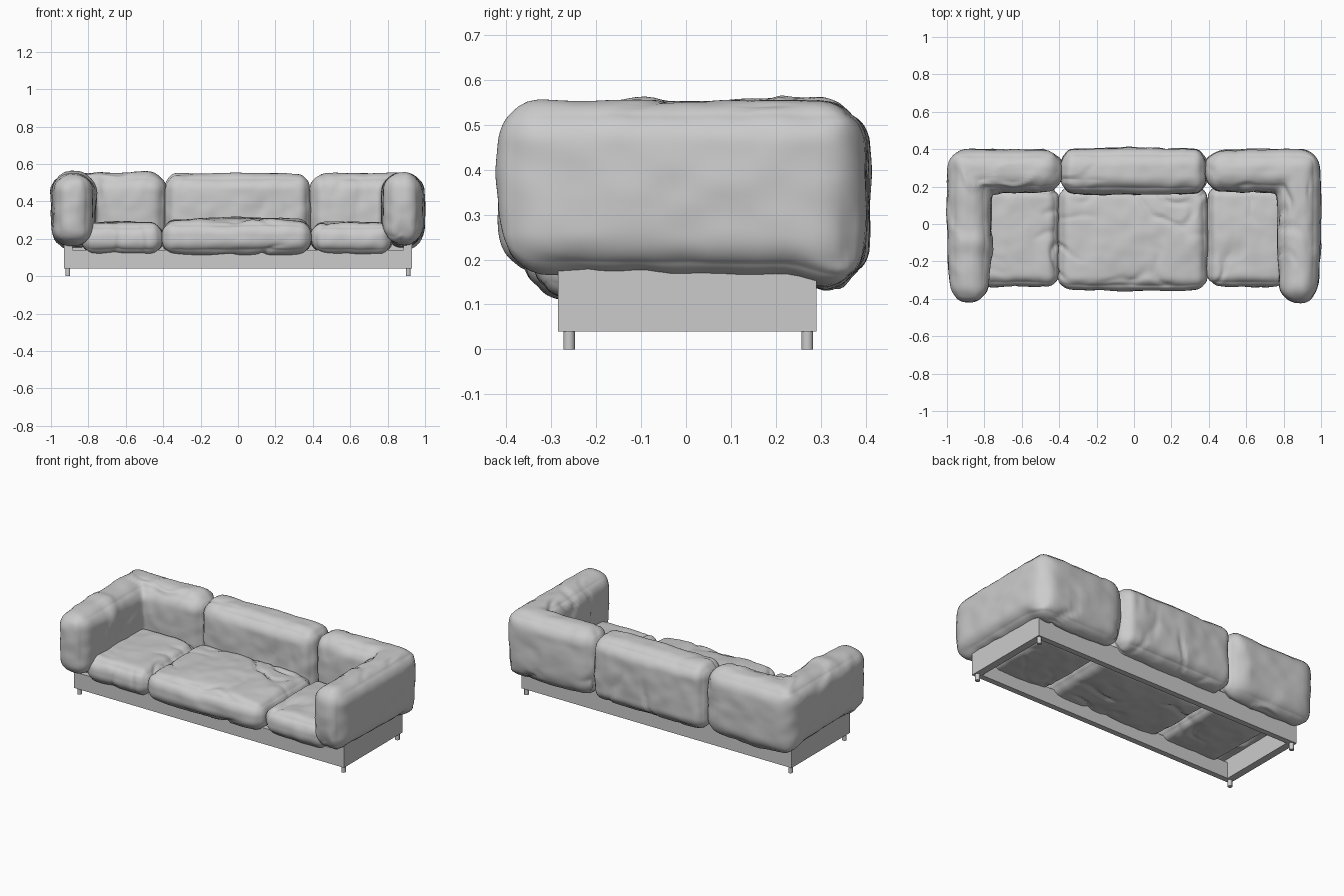
import bpy, bmesh
from mathutils import Vector, noise

if "Cube" in bpy.data.objects:
    bpy.data.objects.remove(bpy.data.objects["Cube"])


def box(name, lo, hi):
    bm = bmesh.new()
    bmesh.ops.create_cube(bm, size=1)
    for v in bm.verts:
        v.co = Vector([l + (c + 0.5) * (h - l) for c, l, h in zip(v.co, lo, hi)])
    return finish(bm, name, False)


def finish(bm, name, smooth):
    bmesh.ops.recalc_face_normals(bm, faces=bm.faces)
    me = bpy.data.meshes.new(name)
    bm.to_mesh(me)
    bm.free()
    for p in me.polygons:
        p.use_smooth = smooth
    ob = bpy.data.objects.new(name, me)
    bpy.context.collection.objects.link(ob)
    return ob


def cushion(name, half, rad, bulge, place, seed, relax=2):
    """Rounded, pillowed and wrinkled block; place() maps it into the sofa."""
    bm = bmesh.new()
    bmesh.ops.create_cube(bm, size=2)
    bmesh.ops.subdivide_edges(bm, edges=bm.edges[:], cuts=47, use_grid_fill=True)
    for v in bm.verts:
        u = v.co.copy()
        p = Vector([a * h for a, h in zip(u, half)])
        q = Vector([max(-(h - r), min(h - r, c)) for c, h, r in zip(p, half, rad)])
        d = Vector([(a - b) / r for a, b, r in zip(p, q, rad)]).normalized()
        p = q + Vector([a * r for a, r in zip(d, rad)])
        w = [1 - c * c for c in u]
        for i in range(3):
            p[i] += bulge[i] * u[i] * w[(i + 1) % 3] ** 0.6 * w[(i + 2) % 3] ** 0.6
        v.co = place(p)
    bmesh.ops.recalc_face_normals(bm, faces=bm.faces)
    for _ in range(relax):
        bmesh.ops.smooth_vert(bm, verts=bm.verts, factor=0.5,
                              use_axis_x=True, use_axis_y=True, use_axis_z=True)
    bm.normal_update()
    # soft lumps plus narrow fabric creases
    moves = []
    for v in bm.verts:
        c = v.co + Vector((seed * 3.7, seed * 1.3, seed * 2.1))
        lump = 0.006 * noise.noise(c * 6) + 0.004 * noise.noise(c * 14)
        ridge = max(0, 1 - 6 * abs(noise.noise(Vector((c.x * 6, c.y * 6, c.z * 2.5)))))
        mask = max(0, min(1, 0.3 + 2 * noise.noise(c * 3.5)))
        moves.append(v.normal * (lump - 0.012 * ridge * mask))
    for v, m in zip(bm.verts, moves):
        v.co += m
    return finish(bm, name, True)


def block_cushion(name, lo, hi, rad, bulge, seed):
    lo, hi = Vector(lo), Vector(hi)
    mid = (lo + hi) / 2
    cushion(name, (hi - lo) / 2, rad, bulge, lambda p: p + mid, seed)


def corner_cushion(name, side, seed):
    """One long cushion bent into an L: side back plus arm."""
    xe, cx, cy, ye = 0.395, 0.882, 0.285, -0.402
    leg1, leg2 = cx - xe, cy - ye
    half = (leg1 + leg2) / 2

    def place(p):
        s, u = p.x + half, p.y
        if s < leg1:
            x, y = xe + (cx + u - xe) * s / leg1, cy + u
        else:
            x, y = cx + u, cy + u + (ye - cy - u) * (s - leg1) / leg2
        # blunt the outer corner, narrow the arm towards its front
        cut = max(0, x + y - 1.32) * 0.4
        x, y = x - cut, y - cut
        x = cx + (x - cx) * (1 - 0.5 * max(0, -0.2 - y)) if s > leg1 else x
        # the back hangs lower behind the frame
        low = max(0, min(1, (0.36 - p.z - 0.36) / 0.15))
        drop = 0.028 * low * max(0, min(1, (y - 0.24) / 0.07))
        return Vector((side * x, y, 0.358 + p.z - drop))

    cushion(name, (half, 0.106, 0.190), (0.06, 0.095, 0.09),
            (0.016, 0.012, 0.006), place, seed, 5)


# Open base frame
for side, n in ((-1, "left"), (1, "right")):
    xs = sorted((side * 0.885, side * 0.93))
    box(n + "_side_panel", (xs[0], -0.285, 0.04), (xs[1], 0.29, 0.19))
box("front_rail", (-0.885, -0.285, 0.04), (0.885, -0.25, 0.14))
box("back_rail", (-0.885, 0.255, 0.04), (0.885, 0.29, 0.17))

# Feet
for x in (-0.91, 0.91):
    for y in (-0.26, 0.27):
        bm = bmesh.new()
        bmesh.ops.create_cone(bm, cap_ends=True, segments=20, radius1=0.013,
                              radius2=0.013, depth=0.045)
        bmesh.ops.translate(bm, verts=bm.verts, vec=(x, y, 0.0225))
        for e in bm.edges:
            e.smooth = e.calc_face_angle(0) < 0.6
        finish(bm, "foot", True)

# Seat cushions
block_cushion("middle_seat", (-0.402, -0.345, 0.125), (0.389, 0.20, 0.292),
              (0.06, 0.06, 0.07), (0.006, 0.012, 0.022), 1)
block_cushion("left_seat", (-0.83, -0.328, 0.125), (-0.407, 0.20, 0.280),
              (0.055, 0.055, 0.07), (0.006, 0.01, 0.012), 2)
block_cushion("right_seat", (0.395, -0.328, 0.125), (0.82, 0.20, 0.280),
              (0.055, 0.055, 0.07), (0.006, 0.01, 0.012), 3)

# Back and arm cushions
block_cushion("middle_back", (-0.387, 0.17, 0.145), (0.383, 0.395, 0.543),
              (0.055, 0.09, 0.08), (0.008, 0.014, 0.008), 4)
corner_cushion("left_arm_and_back", -1, 5)
corner_cushion("right_arm_and_back", 1, 6)
